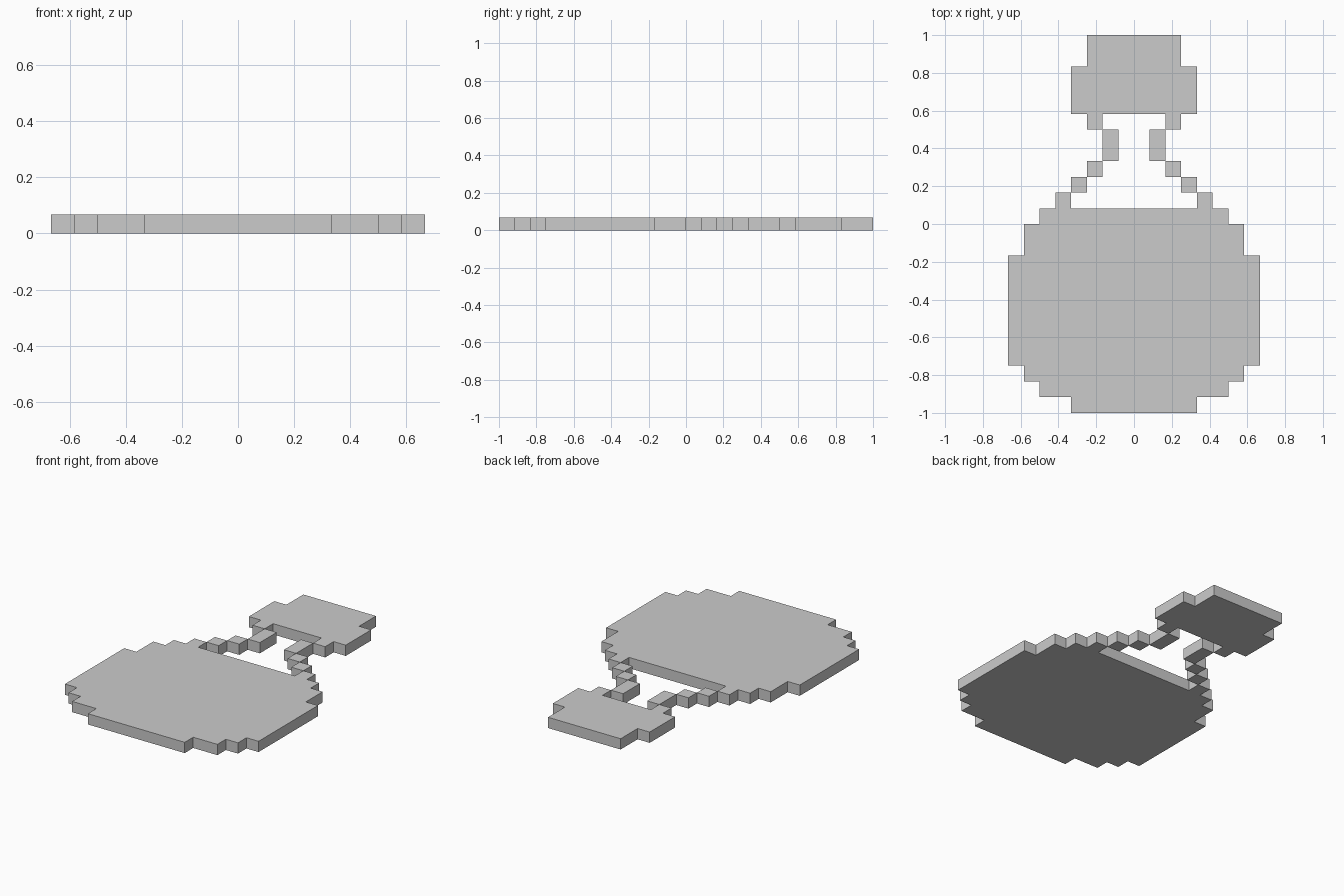
import bpy, bmesh

if "Cube" in bpy.data.objects:
    bpy.data.objects.remove(bpy.data.objects["Cube"])

U = 1 / 12        # pixel size
H = 0.067         # plate thickness


def extrude_outlines(name, outlines):
    """Extrude closed outlines (in pixel units) into one flat plate object."""
    bm = bmesh.new()
    for pts in outlines:
        face = bm.faces.new([bm.verts.new((x * U, y * U, 0)) for x, y in pts])
        face.normal_update()
        if face.normal.z < 0:
            face.normal_flip()
        top = bmesh.ops.extrude_face_region(bm, geom=[face], use_keep_orig=True)
        verts = [g for g in top["geom"] if isinstance(g, bmesh.types.BMVert)]
        bmesh.ops.translate(bm, verts=verts, vec=(0, 0, H))
    bmesh.ops.recalc_face_normals(bm, faces=bm.faces)
    mesh = bpy.data.meshes.new(name)
    bm.to_mesh(mesh)
    bm.free()
    obj = bpy.data.objects.new(name, mesh)
    bpy.context.collection.objects.link(obj)
    return obj


def mirrored(half):
    """Close a right-hand half outline with its mirror image."""
    return half + [(-x, y) for x, y in reversed(half)]


def box(x0, x1, y0, y1):
    return [(x0, y0), (x1, y0), (x1, y1), (x0, y1)]


# Round flask body, with the first step of the neck wall at each side
extrude_outlines("flask_body", [mirrored([
    (4, -12), (4, -11), (6, -11), (6, -10), (7, -10), (7, -9), (8, -9),
    (8, -2), (7, -2), (7, 0), (6, 0), (6, 1), (5, 1), (5, 2), (4, 2), (4, 1)])])

# Stepped neck walls, joined corner to corner
steps = [(3, 4, 2, 3), (2, 3, 3, 4), (1, 2, 4, 6)]
extrude_outlines("neck_walls",
                 [box(s * a, s * b, c, d) for s in (1, -1) for a, b, c, d in steps])

# Stopper with the small lip at each side
extrude_outlines("stopper", [mirrored([
    (2, 7), (2, 6), (3, 6), (3, 7), (4, 7), (4, 10), (3, 10), (3, 12)])])
